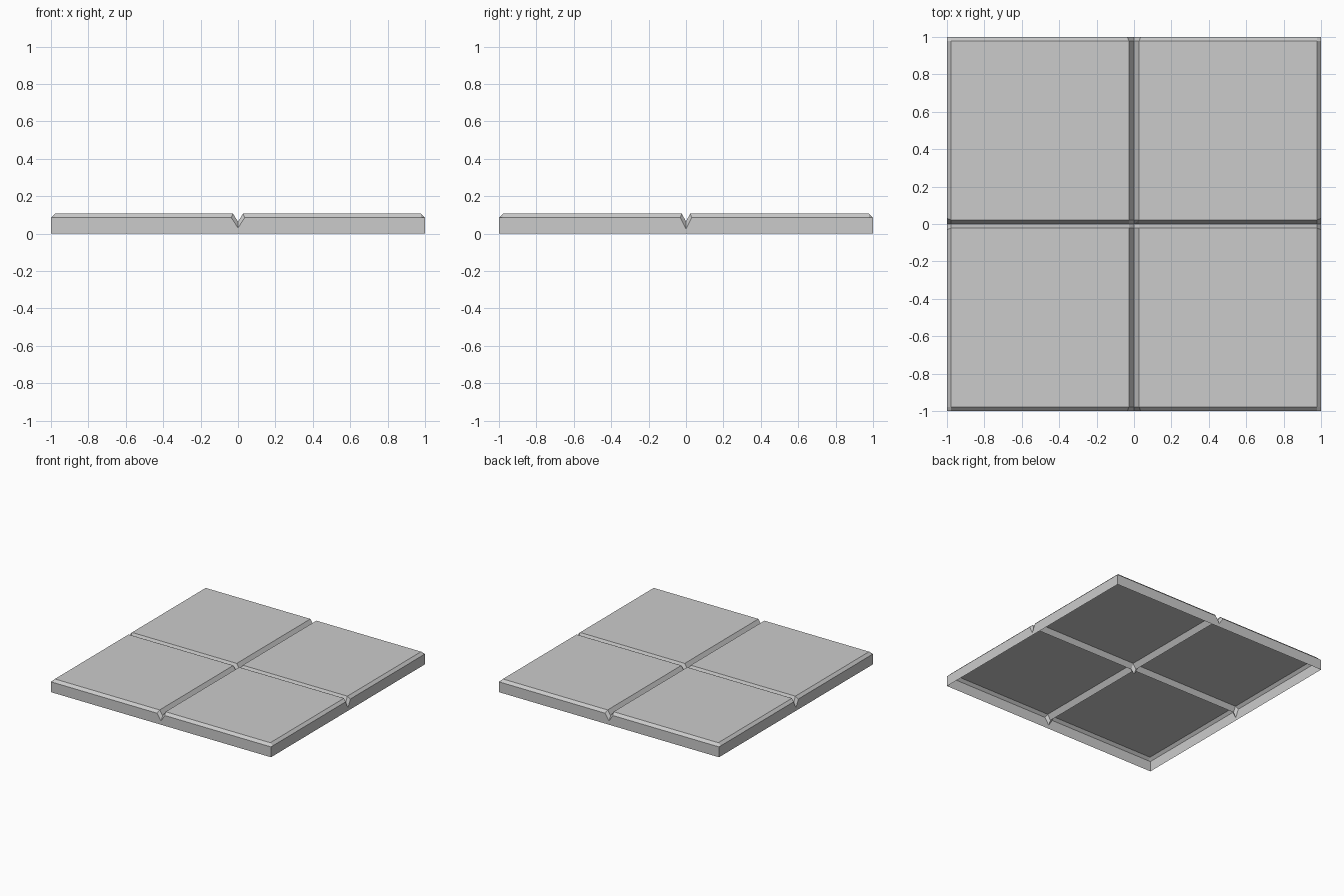
import bpy
import bmesh

cube = bpy.data.objects.get("Cube")
if cube:
    bpy.data.objects.remove(cube, do_unlink=True)

TOP, RIM, VALLEY, PIT = 0.106, 0.085, 0.064, 0.03
BEVEL = 0.021
LAST = 6  # grid lines per axis: rim, bevel, groove edge, valley, then mirrored


def line(index, half_groove, at_rim):
    """Coordinate of a grid line; the groove flares where it meets the rim."""
    side = -1 if index < 3 else 1
    step = abs(index - 3)
    groove = half_groove + (0.009 if at_rim else 0)
    return side * (0, groove, 1 - BEVEL, 1)[step]


def height(i, j):
    on_rim = i in (0, LAST) or j in (0, LAST)
    if i == 3 and j == 3:
        return PIT
    if i == 3 or j == 3:
        if on_rim:
            return PIT if i == 3 else 0.024
        return VALLEY
    return RIM if on_rim else TOP


bm = bmesh.new()

# Bevelled top surface with two crossing V grooves
grid = [[bm.verts.new((line(i, 0.027, j in (0, LAST)),
                       line(j, 0.022, i in (0, LAST)),
                       height(i, j)))
         for j in range(LAST + 1)] for i in range(LAST + 1)]
for i in range(LAST):
    for j in range(LAST):
        quad = [grid[i][j], grid[i + 1][j], grid[i + 1][j + 1], grid[i][j + 1]]
        # Fold the quads around the central pit along their diagonals
        if i in (2, 3) and j in (2, 3):
            k = quad.index(grid[3][3])
            quad = quad[k:] + quad[:k]
            bm.faces.new(quad[:3])
            bm.faces.new([quad[0], quad[2], quad[3]])
        else:
            bm.faces.new(quad)

# Outer walls, open underneath
border = [e for e in bm.edges if e.is_boundary]
walls = bmesh.ops.extrude_edge_only(bm, edges=border)
for item in walls["geom"]:
    if isinstance(item, bmesh.types.BMVert):
        item.co.z = 0

bmesh.ops.recalc_face_normals(bm, faces=bm.faces)
bm.normal_update()
if max(bm.faces, key=lambda f: f.calc_area()).normal.z < 0:
    bmesh.ops.reverse_faces(bm, faces=bm.faces)

mesh = bpy.data.meshes.new("floor_tile")
bm.to_mesh(mesh)
bm.free()
tile = bpy.data.objects.new("floor_tile", mesh)
bpy.context.collection.objects.link(tile)

# Plain stone grey
stone = bpy.data.materials.new("stone_grey")
stone.use_nodes = True
colour = (0.6, 0.6, 0.6, 1)
stone.diffuse_color = colour
stone.node_tree.nodes["Principled BSDF"].inputs["Base Color"].default_value = colour
mesh.materials.append(stone)
